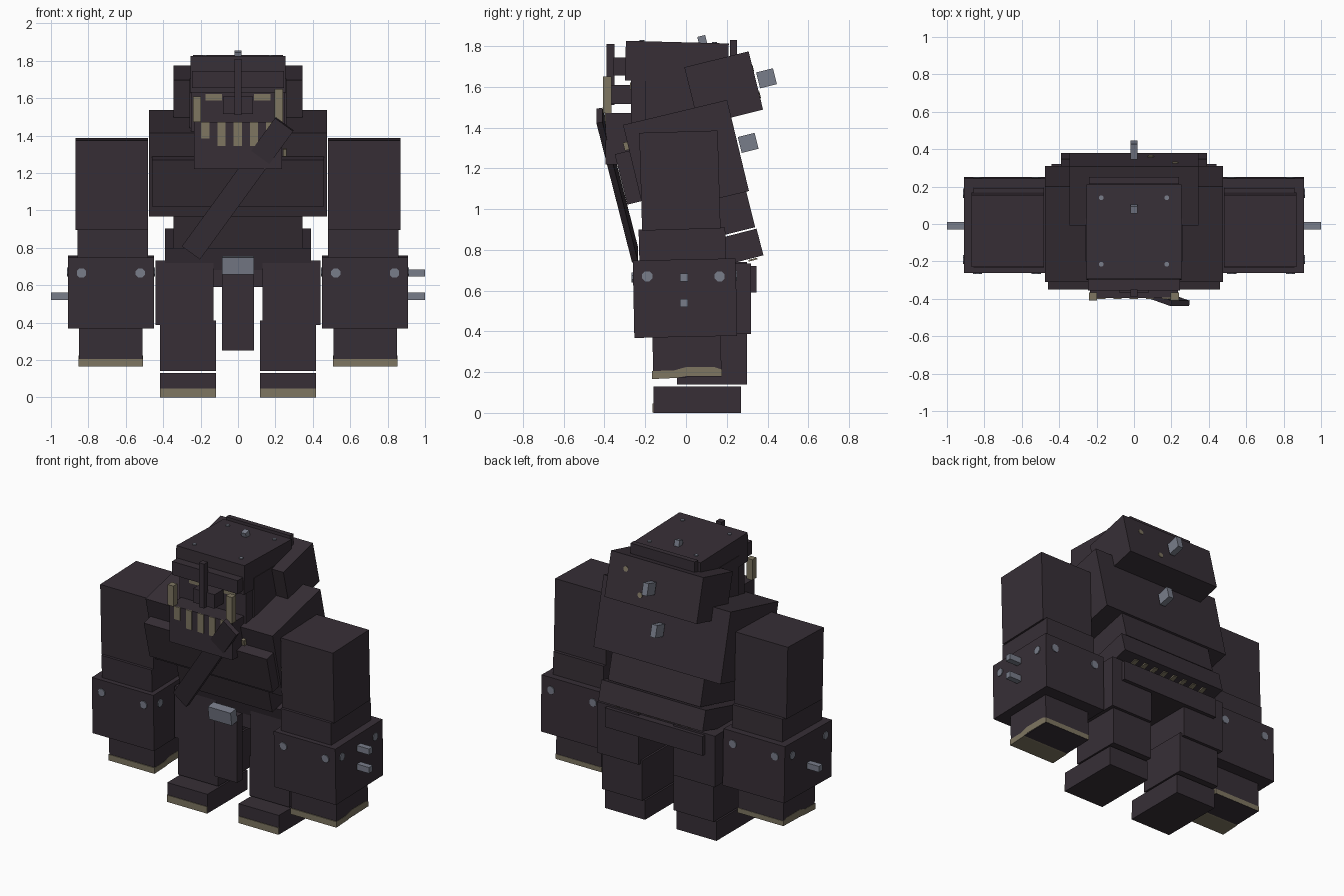
import bpy
import bmesh
from math import radians, pi
from mathutils import Matrix, Vector

if "Cube" in bpy.data.objects:
    bpy.data.objects.remove(bpy.data.objects["Cube"])


def material(name, rgb):
    m = bpy.data.materials.new(name)
    m.use_nodes = True
    m.diffuse_color = (*rgb, 1)
    m.node_tree.nodes["Principled BSDF"].inputs["Base Color"].default_value = (*rgb, 1)
    return m


DARK = material("dark iron", (0.038, 0.028, 0.037))
BONE = material("bone tan", (0.21, 0.18, 0.12))
STEEL = material("steel grey", (0.19, 0.205, 0.255))


def finish(name, bm, mats):
    mesh = bpy.data.meshes.new(name)
    bm.to_mesh(mesh)
    bm.free()
    for m in mats:
        mesh.materials.append(m)
    obj = bpy.data.objects.new(name, mesh)
    bpy.context.collection.objects.link(obj)
    return obj


def box(name, center, size, tilt=0, mat=DARK, frame=None):
    """Box at a centre, leaning forward by tilt degrees."""
    bm = bmesh.new()
    rot = frame or Matrix.Rotation(radians(tilt), 4, "X")
    bmesh.ops.create_cube(bm, size=1, matrix=Matrix.Translation(center) @ rot @ Matrix.Diagonal((*size, 1)))
    return finish(name, bm, [mat])


def span(name, x, y, z, mat=DARK):
    """Upright box from its extents."""
    lo, hi = Vector((x[0], y[0], z[0])), Vector((x[1], y[1], z[1]))
    return box(name, (lo + hi) / 2, hi - lo, 0, mat)


def rivet(name, pos, normal, r=0.027, mat=STEEL):
    bm = bmesh.new()
    rot = Vector(normal).to_track_quat("Z", "Y").to_matrix().to_4x4()
    bmesh.ops.create_cone(bm, cap_ends=True, segments=8, radius1=r, radius2=r, depth=0.009,
                          matrix=Matrix.Translation(pos) @ rot @ Matrix.Rotation(pi / 8, 4, "Z"))
    return finish(name, bm, [mat])


def prism(name, profile, x0, x1, mat):
    """Side profile of (y, z) points extruded along x."""
    bm = bmesh.new()
    face = bm.faces.new([bm.verts.new((x0, y, z)) for y, z in profile])
    ext = bmesh.ops.extrude_face_region(bm, geom=[face])
    bmesh.ops.translate(bm, vec=(x1 - x0, 0, 0),
                        verts=[v for v in ext["geom"] if isinstance(v, bmesh.types.BMVert)])
    bmesh.ops.recalc_face_normals(bm, faces=bm.faces)
    return finish(name, bm, [mat])


# Arms and legs
for side, s in (("left", 1), ("right", -1)):
    box(side + "_upper_arm", (s * 0.675, -0.03, 1.14), (0.39, 0.385, 0.48), 1.7)
    box(side + "_elbow", (s * 0.67, -0.018, 0.815), (0.375, 0.425, 0.18), 1.5)
    box(side + "_gauntlet", (s * 0.68, -0.005, 0.563), (0.46, 0.505, 0.38), 1.2)
    box(side + "_hand", (s * 0.68, 0.005, 0.275), (0.34, 0.335, 0.2), 1.5)
    wave = [(-0.166, 0.166), (-0.04, 0.172), (0, 0.181), (0.176, 0.181),
            (0.176, 0.213), (0.14, 0.225), (0, 0.225), (-0.06, 0.208), (-0.166, 0.206)]
    prism(side + "_hand_trim", wave, s * 0.68 - 0.172, s * 0.68 + 0.172, BONE)
    for d in (-1, 1):
        rivet(side + "_front_rivet", (s * 0.68 + d * 0.157, -0.262, 0.665), (0, -1, 0))
        rivet(side + "_back_rivet", (s * 0.68 + d * 0.157, 0.246, 0.675), (0, 1, 0))
        for y in (-0.19, 0.165):
            rivet(side + "_side_rivet", (s * 0.68 + d * 0.231, y, 0.67), (d, 0, 0))

    box(side + "_thigh", (s * 0.285, 0.135, 0.56), (0.31, 0.37, 0.345))
    box(side + "_shin", (s * 0.267, 0.128, 0.275), (0.3, 0.345, 0.27))
    box(side + "_foot", (s * 0.267, 0.055, 0.065), (0.3, 0.43, 0.13))
    box(side + "_toe_trim", (s * 0.267, -0.161, 0.024), (0.3, 0.006, 0.046), 0, BONE)

# Wrist spikes, two on the left and one on the right
for s, z in ((1, 0.665), (1, 0.54), (-1, 0.54)):
    box("wrist_spike", (s * 0.952, -0.01, z), (0.096, 0.04, 0.04), 0, STEEL)

# Torso
box("chest", (0, 0, 1.251), (0.95, 0.525, 0.46), 13.5)
box("breastplate", (0, -0.28, 1.155), (0.92, 0.08, 0.255), 14)
box("waist", (0, 0.08, 0.96), (0.69, 0.48, 0.22), 14)
box("hip_belt", (0, 0.155, 0.785), (0.78, 0.43, 0.135), 14.5)
span("pelvis", (-0.14, 0.14), (-0.04, 0.3), (0.59, 0.74))
span("back_plate", (-0.365, 0.365), (0.3, 0.345), (0.59, 0.72))
for i in range(8):
    box("belt_stud", (-0.27 + i * 0.077, 0.328, 0.752), (0.03, 0.045, 0.008), 14.5, BONE)
span("loincloth", (-0.085, 0.085), (-0.13, -0.075), (0.25, 0.7))
box("buckle", (0, -0.165, 0.707), (0.17, 0.06, 0.09), 8, STEEL)
box("chest_side_stud", (0.47, -0.2, 1.14), (0.014, 0.03, 0.045), 14, BONE)
box("collar_stud", (0.25, -0.29, 1.31), (0.02, 0.03, 0.04), 14, BONE)

# Head and hood
span("face", (-0.25, 0.25), (-0.27, 0.2), (1.4, 1.66))
box("helmet", (0, -0.045, 1.722), (0.51, 0.505, 0.195), -1.5)
span("helmet_back_rim", (-0.24, 0.24), (0.215, 0.25), (1.68, 1.83))
span("ear_guard", (-0.258, 0.258), (-0.2, 0.1), (1.42, 1.705))
box("hood", (0, 0.185, 1.592), (0.69, 0.325, 0.295), 14)
span("brow", (-0.245, 0.245), (-0.355, -0.28), (1.655, 1.745))
span("nose", (-0.08, 0.08), (-0.365, -0.26), (1.515, 1.61))
span("nose_guard", (-0.02, 0.02), (-0.39, -0.35), (1.51, 1.81))
span("jaw", (-0.235, 0.235), (-0.395, -0.26), (1.22, 1.472))
span("right_tusk", (-0.24, -0.198), (-0.408, -0.365), (1.472, 1.61), BONE)
span("left_tusk", (0.195, 0.24), (-0.408, -0.365), (1.472, 1.65), BONE)
for s in (-1, 1):
    box("eye", (s * 0.13, -0.272, 1.605), (0.09, 0.008, 0.034), 0, BONE)
    for y in (-0.215, 0.14):
        rivet("helmet_rivet", (s * 0.175, y, 1.82 - 0.026 * y), (0, 0, 1), 0.013)
for i, low in enumerate((1.385, 1.345, 1.345, 1.345, 1.39)):
    x = -0.175 + i * 0.087
    span("tooth", (x - 0.022, x + 0.022), (-0.4, -0.392), (low, 1.472), BONE)

# Spikes and studs along the head and back
box("head_spike", (0, 0.08, 1.828), (0.036, 0.04, 0.045), 14, STEEL)
for y, z in ((0.395, 1.642), (0.305, 1.325)):
    box("back_spike", (0, y, z), (0.04, 0.085, 0.08), 14, STEEL)
for x, y, z in ((0.22, 0.326, 1.69), (0.09, 0.36, 1.56)):
    rivet("hood_stud", (x, y, z), (0, 0.97, 0.24), 0.018, BONE)

# Diagonal plank slung across the chest
low, high = Vector((-0.25, -0.25, 0.775)), Vector((0.248, -0.425, 1.46))
d = (high - low).normalized()
w = d.cross(Vector((0, 1, 0))).normalized()
n = d.cross(w)
frame = Matrix((w, n, d)).transposed().to_4x4()
box("chest_plank", (low + high) / 2, (0.12, 0.03, (high - low).length), frame=frame)
